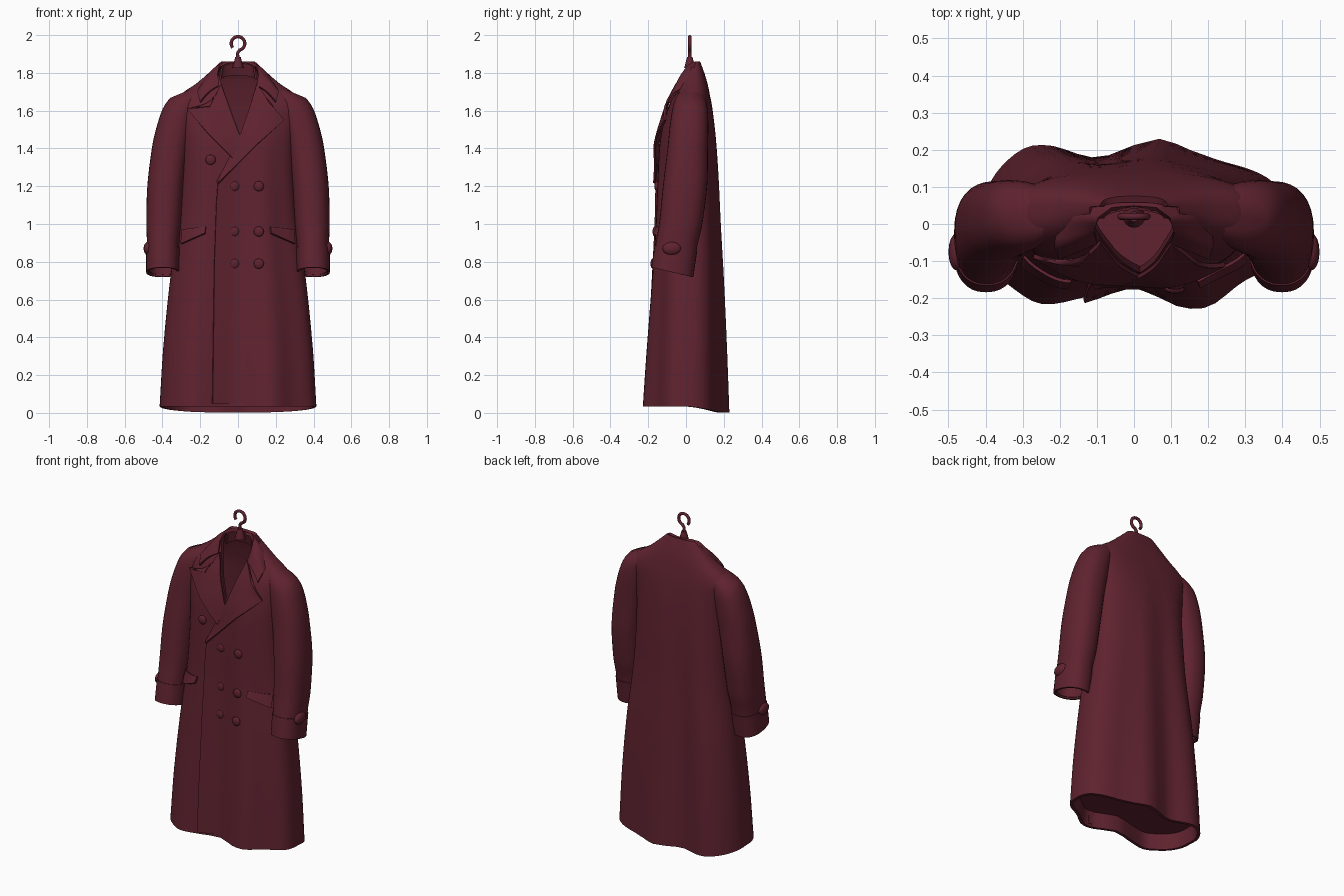
import bpy, bmesh, math
from mathutils import Vector

if "Cube" in bpy.data.objects:
    bpy.data.objects.remove(bpy.data.objects["Cube"])

wool = bpy.data.materials.new("burgundy wool")
wool.diffuse_color = (0.115, 0.0165, 0.0285, 1)
wool.use_nodes = True
wool.node_tree.nodes["Principled BSDF"].inputs["Base Color"].default_value = wool.diffuse_color


def table(rows, z):
    """Smooth (Catmull-Rom) lookup of a profile table keyed on its first column."""
    z = min(max(z, rows[0][0]), rows[-1][0])
    i = max(k for k in range(len(rows) - 1) if rows[k][0] <= z)
    a, b = rows[i], rows[i + 1]
    p, n = rows[max(i - 1, 0)], rows[min(i + 2, len(rows) - 1)]
    h = b[0] - a[0]
    t = (z - a[0]) / h
    out = []
    for c in range(1, len(a)):
        m0 = (b[c] - p[c]) / (b[0] - p[0]) * h
        m1 = (n[c] - a[c]) / (n[0] - a[0]) * h
        out.append((2*t**3 - 3*t*t + 1) * a[c] + (t**3 - 2*t*t + t) * m0
                   + (3*t*t - 2*t**3) * b[c] + (t**3 - t*t) * m1)
    return out


def finish(name, bm, thick=0.0, angle=50, offset=-1):
    bmesh.ops.recalc_face_normals(bm, faces=bm.faces)
    me = bpy.data.meshes.new(name)
    bm.to_mesh(me)
    bm.free()
    ob = bpy.data.objects.new(name, me)
    bpy.context.collection.objects.link(ob)
    me.materials.append(wool)
    if thick:
        m = ob.modifiers.new("thickness", 'SOLIDIFY')
        m.thickness, m.offset = thick, offset
    bpy.ops.object.select_all(action='DESELECT')
    bpy.context.view_layer.objects.active = ob
    ob.select_set(True)
    if thick:
        bpy.ops.object.modifier_apply(modifier="thickness")
    bpy.ops.object.shade_smooth_by_angle(angle=math.radians(angle))


def skin(grid, closed=False, cap=False):
    bm = bmesh.new()
    vs = [[bm.verts.new(p) for p in row] for row in grid]
    n = len(vs[0])
    for r, s in zip(vs, vs[1:]):
        for j in range(n if closed else n - 1):
            k = (j + 1) % n
            bm.faces.new((r[j], r[k], s[k], s[j]))
    if cap:
        bm.faces.new(vs[-1])
    return bm


# ---- coat body: z, half width, front y, back y
BODY = [(0, .415, -.20, .198), (.35, .395, -.185, .192), (.7, .36, -.165, .183),
        (1.0, .318, -.15, .172), (1.25, .30, -.145, .165), (1.45, .30, -.135, .155),
        (1.58, .32, -.106, .143), (1.64, .335, -.085, .135), (1.69, .30, -.062, .125),
        (1.74, .225, -.042, .115), (1.80, .155, -.012, .097), (1.86, .09, .022, .075)]
# hanging folds at the hem: x, shift in y
FRONT_FOLDS = [(-.42, 0), (-.33, -.02), (-.25, -.036), (-.13, 0), (0, .03), (.12, -.025),
               (.2, -.034), (.3, .012), (.42, 0)]
BACK_FOLDS = [(-.42, 0), (-.3, .04), (-.23, .03), (-.1, -.017), (.06, .032), (.16, .004),
              (.25, -.012), (.42, 0)]
EXP = 2.7


def folds(x, z, w, front):
    k = max(0, 1 - z / 1.65)
    return k * table(FRONT_FOLDS if front else BACK_FOLDS, x * .415 / w)[0]


def front_y(x, z):
    w, f, b = table(BODY, z)
    c = (f + b) / 2
    u = min(abs(x / w), .999)
    return c + (f - c) * (1 - u ** EXP) ** (1 / EXP) + folds(x, z, w, True)


grid = []
for i in range(63):
    z = i * .03
    w, f, b = table(BODY, z)
    c = (f + b) / 2
    row = []
    for j in range(72):
        a = j * math.tau / 72
        ca, sa = math.cos(a), math.sin(a)
        x = w * math.copysign(abs(ca) ** (2 / EXP), ca)
        d = (b - c if sa > 0 else f - c) * abs(sa) ** (2 / EXP)
        hem = (.035 - .033 * max(0, sa)) * max(0, 1 - z / .4)
        row.append((x, c + d + folds(x, z, w, sa < 0) * min(1, abs(sa) * 2), z + hem))
    grid.append(row)
bm = skin(grid, closed=True)
# open the front neckline as a V
tip = Vector((.015, 0, 1.46))
sides = [Vector((.29, 0, -.085)), Vector((-.29, 0, -.105))]
for n in sides:
    bmesh.ops.bisect_plane(bm, geom=bm.verts[:] + bm.edges[:] + bm.faces[:],
                           plane_co=tip, plane_no=n, dist=1e-5)
gone = []
for fc in bm.faces:
    p = fc.calc_center_median()
    w, f, b = table(BODY, p.z)
    if p.y < (f + b) / 2 and all((p - tip).dot(n) < 0 for n in sides):
        gone.append(fc)
bmesh.ops.delete(bm, geom=gone, context='FACES')
finish("coat_body", bm, .018)

# inner lining closing the skirt a little above the hem
bm = bmesh.new()
bm.faces.new([bm.verts.new((x * .985, y * .985, .13)) for x, y, z in grid[4]])
finish("skirt_lining", bm)


# ---- cloth pieces that lie on the coat front, ruled between two outlines (x, z)
def along(pts, t):
    s = t * (len(pts) - 1)
    i = min(int(s), len(pts) - 2)
    return [a + (b - a) * (s - i) for a, b in zip(pts[i], pts[i + 1])]


def cloth(name, inner, outer, off0, off1, nu=24, nv=8, thick=.012):
    rows = []
    for i in range(nu + 1):
        a, b = along(inner, i / nu), along(outer, i / nu)
        row = []
        for j in range(nv + 1):
            v = j / nv
            x, z = [p + (q - p) * v for p, q in zip(a, b)]
            row.append((x, front_y(x, z) - off0 - (off1 - off0) * v, z))
        rows.append(row)
    finish(name, skin(rows), thick, offset=0)


cloth("left_lapel", [(.10, 1.74), (.06, 1.61), (.015, 1.48), (-.11, 1.22)],
      [(.17, 1.64), (.245, 1.55), (.10, 1.42), (-.105, 1.215)], .012, .026)
cloth("right_lapel", [(-.09, 1.74), (-.045, 1.61), (.0, 1.49), (.02, 1.45)],
      [(-.15, 1.62), (-.27, 1.61), (-.16, 1.48), (-.03, 1.35)], .008, .022)
# overlapping front edge, its top hidden under the lapel
cloth("front_overlap", [(-.105, 1.24), (-.115, 1.1), (-.125, .8), (-.13, .45), (-.135, .05)],
      [(.12, 1.46), (.16, 1.1), (.16, .8), (.16, .45), (.16, .05)], .012, -.014, nu=40)
for s, n in ((1, "left"), (-1, "right")):
    cloth(n + "_pocket_flap", [(s * .17, .985), (s * .295, .97)],
          [(s * .175, .95), (s * .30, .895)], .002, .018, nu=8, nv=6)

# ---- collar folded round the neck: neck edge and outer edge
INNER = [(.10, -.048, 1.73), (.108, -.02, 1.79), (.095, .015, 1.84), (.06, .04, 1.855), (0, .045, 1.85)]
OUTER = [(.20, -.09, 1.645), (.212, -.056, 1.695), (.19, .02, 1.74), (.11, .085, 1.77), (0, .096, 1.77)]
full = [[p for p in e] + [(-x, y, z) for x, y, z in e[-2::-1]] for e in (INNER, OUTER)]
rows = []
for i in range(41):
    a, b = Vector(along(full[0], i / 40)), Vector(along(full[1], i / 40))
    rows.append([a.lerp(b, v / 8) + Vector((0, 0, .013)) * math.sin(v / 8 * math.pi)
                 for v in range(9)])
finish("collar", skin(rows), .014, offset=0)

# inner neck band
rows = []
for k in range(5):
    v = k / 4
    rows.append([((.095 - .01 * v) * math.cos(a), .015 + .045 * math.sin(a) * (1 - .4 * v),
                  1.765 + .022 * math.sin(a) + v * .065)
                 for a in [math.pi * i / 20 for i in range(21)]])
finish("neck_band", skin(rows), .01, offset=0)

# ---- sleeves: z, inner x, outer x, front y, back y
SLEEVE = [(.745, .315, .482, -.18, .035), (.9, .31, .482, -.158, .06), (1.0, .30, .485, -.142, .085),
          (1.2, .285, .48, -.122, .112), (1.4, .26, .456, -.098, .116), (1.52, .235, .432, -.085, .118),
          (1.60, .21, .408, -.07, .113), (1.64, .20, .388, -.05, .095), (1.665, .20, .36, -.015, .06)]


def tube(name, s, z0, z1, n, grow, cap):
    rows = []
    for i in range(n + 1):
        z = z0 + (z1 - z0) * i / n
        x0, x1, y0, y1 = table(SLEEVE, z)
        row = []
        for j in range(32):
            a = j * math.tau / 32
            ca, sa = math.cos(a), math.sin(a)
            x = (x0 + x1) / 2 + ((x1 - x0) / 2 + grow) * math.copysign(abs(ca) ** .87, ca)
            y = (y0 + y1) / 2 + ((y1 - y0) / 2 + grow) * math.copysign(abs(sa) ** .87, sa)
            tilt = -.23 * (y + .075) * max(0, 1 - (z - .745) / .35)
            slope = -.42 * (x - .365) * min(1, max(0, (z - 1.45) / .2))  # shoulder slope
            row.append((s * x, y, z + tilt + slope))
        rows.append(row)
    finish(name, skin(rows, closed=True, cap=cap), .012)


def button(name, loc, size):
    bm = bmesh.new()
    bmesh.ops.create_uvsphere(bm, u_segments=16, v_segments=8, radius=1)
    bmesh.ops.scale(bm, vec=size, verts=bm.verts)
    bmesh.ops.translate(bm, vec=loc, verts=bm.verts)
    finish(name, bm)


for s, n in ((1, "left"), (-1, "right")):
    tube(n + "_sleeve", s, .755, 1.665, 40, 0, True)
    tube(n + "_cuff", s, .745, .875, 6, .004, False)
    button(n + "_cuff_tab", (s * .478, -.075, .87), (.022, .05, .035))

# ---- double-breasted buttons
for x, z in [(-.02, 1.2), (.11, 1.2), (-.02, .96), (.11, .96), (-.02, .79), (.11, .79), (-.145, 1.34)]:
    button("button", (x, front_y(x, z) - .004, z), (.027, .012, .027))

# ---- hanger: neck block and wire hook
bm = bmesh.new()
bmesh.ops.create_cone(bm, cap_ends=True, segments=16, radius1=.03, radius2=.014, depth=.06)
bmesh.ops.translate(bm, vec=(0, .02, 1.855), verts=bm.verts)
finish("hanger_neck", bm)

hook = [(0, .02, 1.86), (-.002, .02, 1.905)]
hook += [(.036 * math.cos(a), .02, 1.956 + .036 * math.sin(a))
         for a in [math.radians(-75 + i * 14) for i in range(22)]]
cu = bpy.data.curves.new("hanger_hook", 'CURVE')
cu.dimensions, cu.bevel_depth, cu.bevel_resolution, cu.use_fill_caps = '3D', .009, 3, True
sp = cu.splines.new('POLY')
sp.points.add(len(hook) - 1)
for q, p in zip(sp.points, hook):
    q.co = (*p, 1)
ob = bpy.data.objects.new("hanger_hook", cu)
bpy.context.collection.objects.link(ob)
cu.materials.append(wool)
bpy.ops.object.select_all(action='DESELECT')
bpy.context.view_layer.objects.active = ob
ob.select_set(True)
bpy.ops.object.convert(target='MESH')
bpy.ops.object.shade_smooth_by_angle(angle=math.radians(50))
